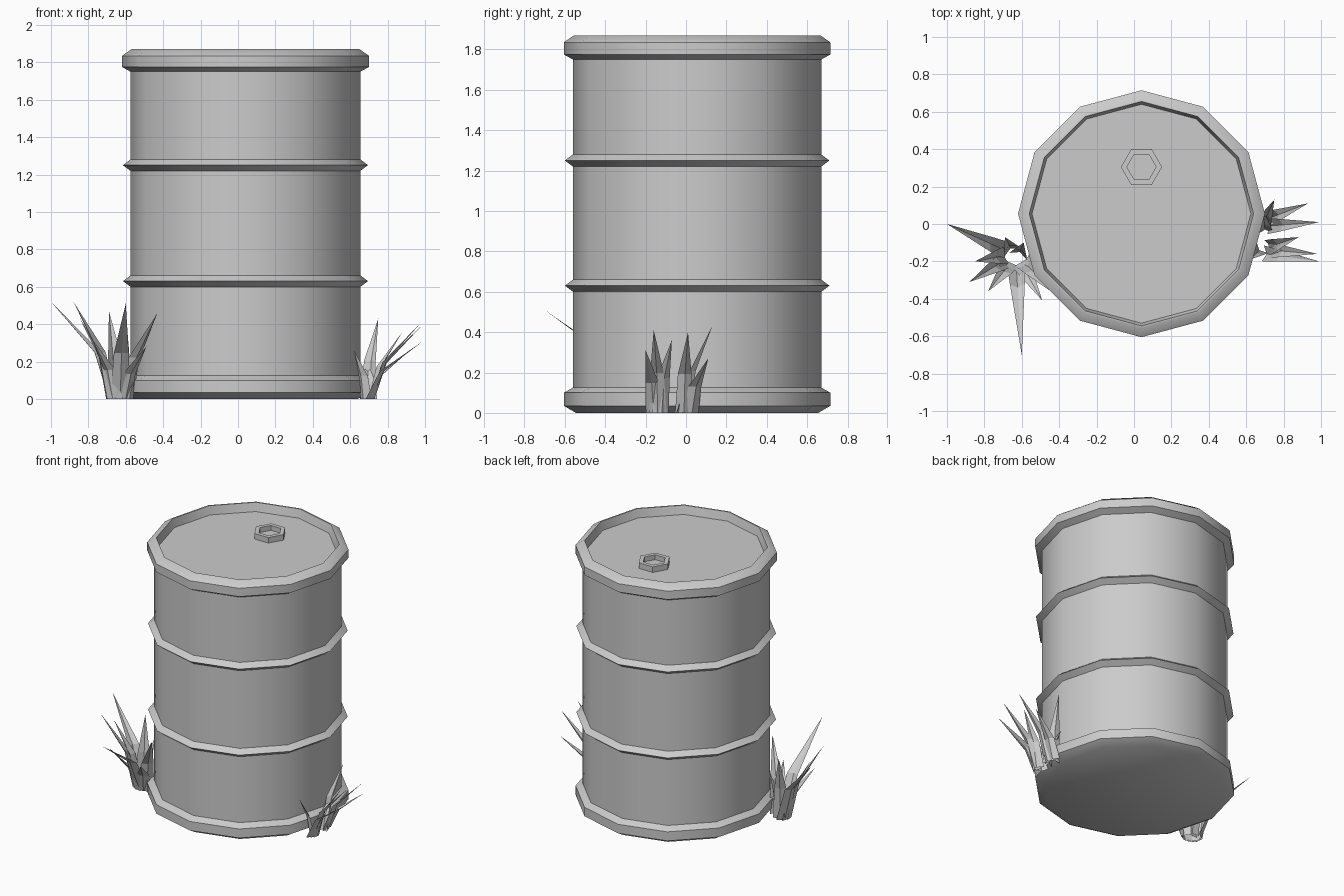
import bpy
import bmesh
from math import cos, sin, pi, radians
from mathutils import Vector

cube = bpy.data.objects.get("Cube")
if cube:
    bpy.data.objects.remove(cube)

grey = bpy.data.materials.new("plain grey")
grey.use_nodes = True
colour = (0.6, 0.6, 0.6, 1)
grey.diffuse_color = colour
grey.node_tree.nodes["Principled BSDF"].inputs["Base Color"].default_value = colour


def finish(bm, name, smooth=None):
    mesh = bpy.data.meshes.new(name)
    bm.to_mesh(mesh)
    bm.free()
    mesh.materials.append(grey)
    ob = bpy.data.objects.new(name, mesh)
    bpy.context.collection.objects.link(ob)
    if smooth:
        bpy.ops.object.select_all(action="DESELECT")
        ob.select_set(True)
        bpy.context.view_layer.objects.active = ob
        bpy.ops.object.shade_smooth_by_angle(angle=radians(smooth))
    return ob


def lathe(name, profile, sides, centre, smooth=None):
    """Turn a (radius, height) profile around z and cap both ends."""
    bm = bmesh.new()
    rings = [[bm.verts.new((centre[0] + r * cos(2 * pi * i / sides),
                            centre[1] + r * sin(2 * pi * i / sides), z))
              for i in range(sides)] for r, z in profile]
    for a, b in zip(rings, rings[1:]):
        for i in range(sides):
            j = (i + 1) % sides
            bm.faces.new((a[i], a[j], b[j], b[i]))
    bm.faces.new(rings[0][::-1])
    bm.faces.new(rings[-1])
    return finish(bm, name, smooth)


# Drum: chamfered base rim, two ridges, top rim and sunken lid
BODY, RIM, RIDGE = 0.615, 0.66, 0.655
profile = [(0.60, 0), (RIM, 0.035), (RIM, 0.1), (BODY, 0.125)]
for z in (0.63, 1.25):
    profile += [(BODY, z - 0.03), (RIDGE, z), (BODY, z + 0.03)]
profile += [(BODY, 1.75), (RIM, 1.775), (RIM, 1.835), (0.61, 1.87),
            (0.60, 1.87), (0.585, 1.81)]
lathe("drum", profile, 12, (0.04, 0.055), 50)

# Hexagonal filler cap with a hollow middle
lathe("filler_cap", [(0.11, 1.80), (0.11, 1.85), (0.078, 1.85), (0.078, 1.815)],
      6, (0.04, 0.305))


def grass(name, blades, width):
    """Folded blades, each from a ground point to a tip, bending outwards."""
    bm = bmesh.new()
    for base, tip in blades:
        base, tip = Vector((*base, 0)), Vector(tip)
        out = Vector((tip.x - base.x, tip.y - base.y, 0)).normalized()
        side = Vector((-out.y, out.x, 0))
        lean = tip - base
        mid = base + Vector((lean.x * 0.25, lean.y * 0.25, lean.z * 0.48))
        rows = []
        for p, w in ((base, width), (mid, width * 0.8)):
            rows.append([bm.verts.new(p + side * w * s - out * w * 0.5 * abs(s))
                         for s in (-0.5, 0, 0.5)])
        end = bm.verts.new(tip)
        low, high = rows
        for i in (0, 1):
            bm.faces.new((low[i], low[i + 1], high[i + 1], high[i]))
            bm.faces.new((high[i], high[i + 1], end))
    return finish(bm, name)


# Grass tufts at the foot of the drum
grass("right_grass", [
    ((-0.69, -0.14), (-1.0, 0.0, 0.52)),
    ((-0.70, -0.20), (-0.88, -0.31, 0.52)),
    ((-0.70, -0.17), (-0.85, -0.20, 0.44)),
    ((-0.67, -0.22), (-0.78, -0.36, 0.32)),
    ((-0.66, -0.13), (-0.69, -0.07, 0.47)),
    ((-0.63, -0.22), (-0.60, -0.70, 0.51)),
    ((-0.60, -0.22), (-0.49, -0.41, 0.28)),
    ((-0.58, -0.21), (-0.43, -0.37, 0.46)),
    ((-0.61, -0.15), (-0.59, -0.10, 0.35)),
], 0.1)
grass("left_grass", [
    ((0.70, 0.02), (0.75, 0.13, 0.43)),
    ((0.73, -0.01), (0.99, 0.01, 0.40)),
    ((0.72, 0.03), (0.93, 0.11, 0.27)),
    ((0.70, -0.03), (0.69, 0.08, 0.20)),
    ((0.73, -0.12), (0.88, -0.07, 0.36)),
    ((0.73, -0.14), (0.98, -0.16, 0.41)),
    ((0.71, -0.16), (0.99, -0.20, 0.31)),
    ((0.67, -0.14), (0.62, -0.19, 0.26)),
], 0.085)
